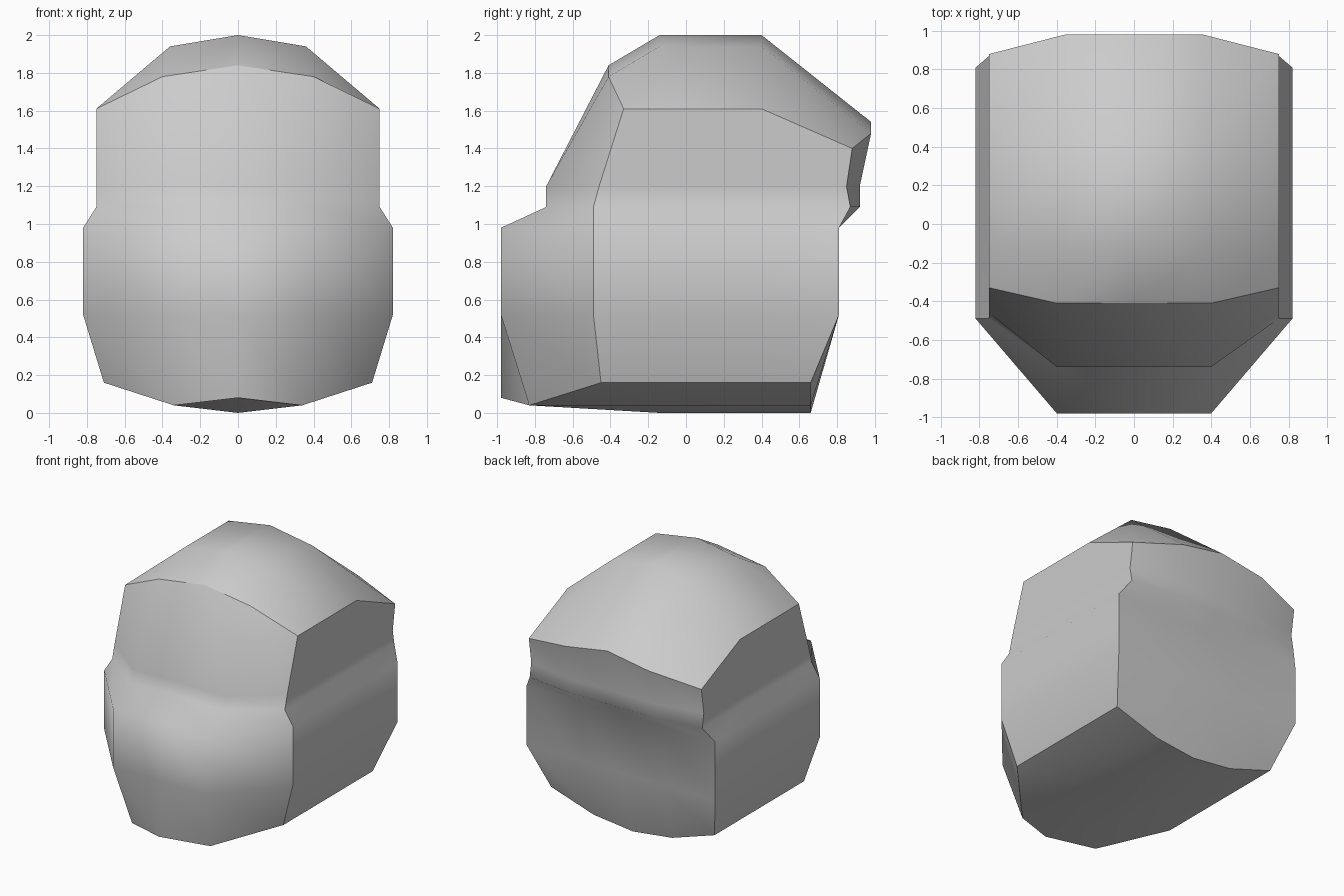
import bpy, bmesh

cube = bpy.data.objects.get("Cube")
if cube:
    bpy.data.objects.remove(cube, do_unlink=True)

stone = bpy.data.materials.new("stone_grey")
stone.use_nodes = True
GREY = (0.6, 0.6, 0.6, 1)
stone.diffuse_color = GREY
stone.node_tree.nodes["Principled BSDF"].inputs["Base Color"].default_value = GREY

# Levels from bottom to top: height, half width, front y (middle, side), back y (middle, side)
LEVELS = [
    (0.16, 0.71, -0.98, -0.45, 0.66, 0.66),
    (0.52, 0.82, -0.98, -0.49, 0.81, 0.81),
    (0.98, 0.82, -0.98, -0.49, 0.81, 0.81),
    (1.09, 0.75, -0.74, -0.49, 0.92, 0.87),
    (1.20, 0.75, -0.74, -0.46, 0.92, 0.85),
    (1.61, 0.75, -0.41, -0.33, 0.98, 0.88),
]
# Heights at the centre, shoulder and side columns, front to back
CROWN = [(1.84, 1.78, 1.61), (2.0, 1.94, 1.61), (2.0, 1.94, 1.61), (1.54, 1.48, 1.40)]
BASE = [(0.08, 0.04, 0.16)] + [(0, 0.04, 0.16)] * 3
NX, NY, NZ = 4, 3, 5


def place(i, j, k):
    """Position of a lattice node on the faceted block."""
    z, half, fm, fs, bm_, bs = LEVELS[k]
    c = abs(i - 2)
    shoulder = 0.34 if k == 0 else 0.4 if j == 0 else 0.36
    x = (0, shoulder, half)[c] * (1 if i > 2 else -1)
    front, back = (fs, bs) if c == 2 else (fm, bm_)
    if k == 0 and c == 1:
        front = -0.83
    y = (front, -0.14, 0.4, back)[j]
    if k == NZ:
        z = CROWN[j][c]
    elif k == 0:
        z = BASE[j][c]
    return x, y, z


bm = bmesh.new()
nodes = {}
patch = bm.faces.layers.int.new("patch")


def node(key):
    if key not in nodes:
        nodes[key] = bm.verts.new(place(*key))
    return nodes[key]


# Six curved sides, one patch for each end of each axis
size = (NX, NY, NZ)
for axis in range(3):
    u, v = (axis + 1) % 3, (axis + 2) % 3
    for end in (0, 1):
        for a in range(size[u]):
            for b in range(size[v]):
                ring = []
                for da, db in ((0, 0), (1, 0), (1, 1), (0, 1)):
                    key = [0, 0, 0]
                    key[axis], key[u], key[v] = end * size[axis], a + da, b + db
                    ring.append(node(tuple(key)))
                face = bm.faces.new(ring if end else ring[::-1])
                face[patch] = axis * 2 + end
                face.smooth = True

# Crisp borders between the smooth sides
for edge in bm.edges:
    edge.smooth = len({f[patch] for f in edge.link_faces}) == 1
bm.faces.layers.int.remove(patch)

mesh = bpy.data.meshes.new("faceted_block")
bm.to_mesh(mesh)
bm.free()
mesh.materials.append(stone)
block = bpy.data.objects.new("faceted_block", mesh)
bpy.context.collection.objects.link(block)
